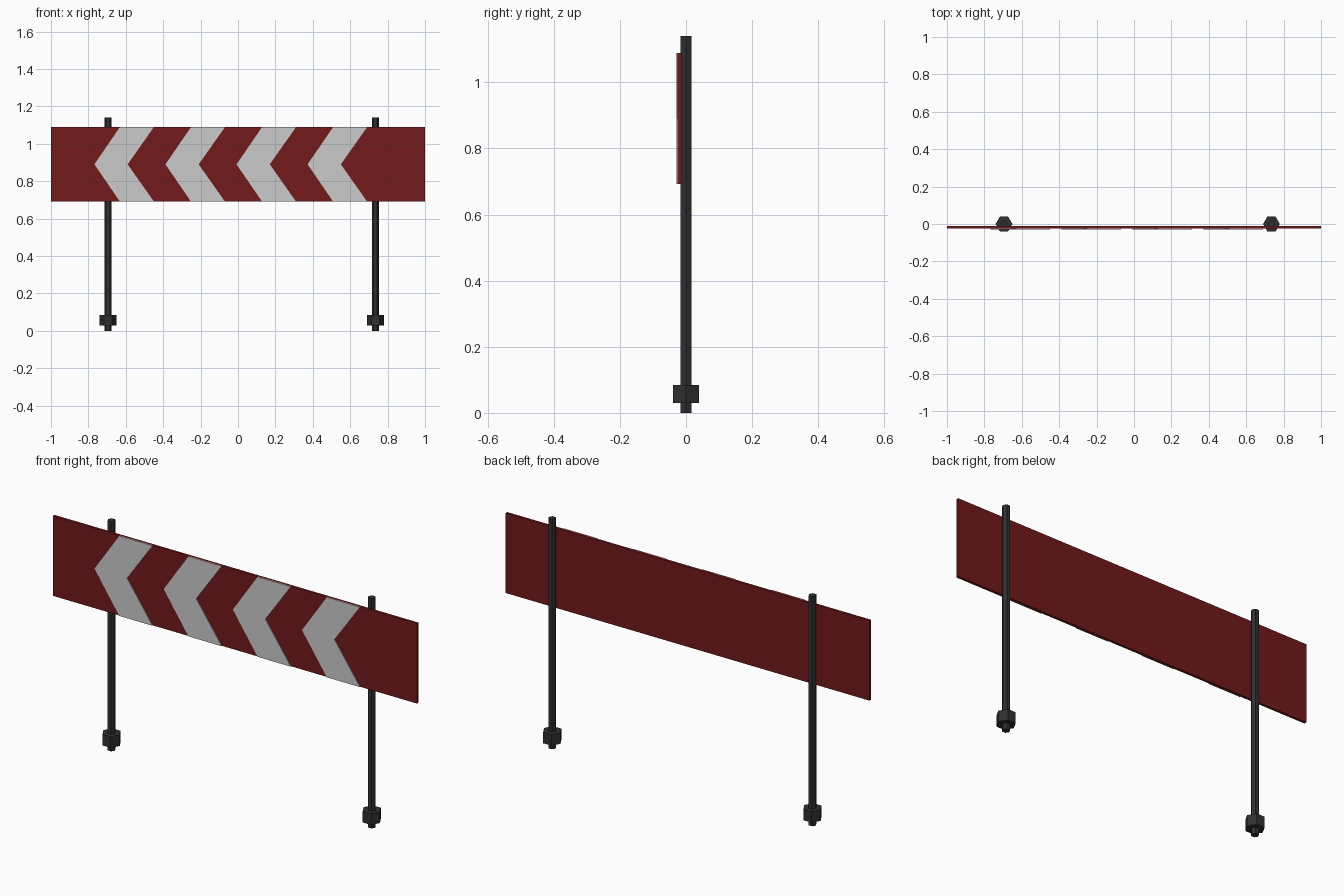
import bpy, bmesh, math
from mathutils import Vector

if "Cube" in bpy.data.objects:
    bpy.data.objects.remove(bpy.data.objects["Cube"])


def material(name, rgb):
    m = bpy.data.materials.new(name)
    m.diffuse_color = (*rgb, 1)
    m.use_nodes = True
    m.node_tree.nodes["Principled BSDF"].inputs["Base Color"].default_value = m.diffuse_color
    return m


RED = material("sign_red", (0.17, 0.01, 0.011))
WHITE = material("sign_white", (0.8, 0.8, 0.8))
BLACK = material("post_black", (0.03, 0.03, 0.032))


def prism(name, profile, offset, mat):
    """Extrude a closed profile by an offset vector into a flat-shaded solid."""
    bm = bmesh.new()
    face = bm.faces.new([bm.verts.new(p) for p in profile])
    ext = bmesh.ops.extrude_face_region(bm, geom=[face], use_keep_orig=True)
    verts = [g for g in ext["geom"] if isinstance(g, bmesh.types.BMVert)]
    bmesh.ops.translate(bm, verts=verts, vec=Vector(offset))
    bmesh.ops.recalc_face_normals(bm, faces=bm.faces)
    mesh = bpy.data.meshes.new(name)
    bm.to_mesh(mesh)
    bm.free()
    mesh.materials.append(mat)
    obj = bpy.data.objects.new(name, mesh)
    bpy.context.collection.objects.link(obj)
    return obj


def hexagon(x, z, r):
    return [(x + r * math.cos(math.radians(60 * i)),
             r * math.sin(math.radians(60 * i)), z) for i in range(6)]


# Hexagonal posts, each with a collar near the ground
for side, x in (("left", -0.695), ("right", 0.735)):
    prism(f"{side}_post", hexagon(x, 0, 0.019), (0, 0, 1.14), BLACK)
    prism(f"{side}_post_collar", hexagon(x, 0.03, 0.045), (0, 0, 0.055), BLACK)

# Sign board
BOTTOM, TOP = 0.692, 1.089
MID = (BOTTOM + TOP) / 2
prism("sign_board",
      [(-1, -0.025, BOTTOM), (1, -0.025, BOTTOM), (1, -0.025, TOP), (-1, -0.025, TOP)],
      (0, 0.013, 0), RED)

# Raised chevrons pointing left
for i in range(4):
    tip = -0.768 + 0.38 * i
    outline = [(0, MID), (0.136, BOTTOM), (0.318, BOTTOM),
               (0.178, MID), (0.318, TOP), (0.136, TOP)]
    prism(f"chevron_{i + 1}", [(tip + x, -0.029, z) for x, z in outline],
          (0, 0.005, 0), WHITE)
